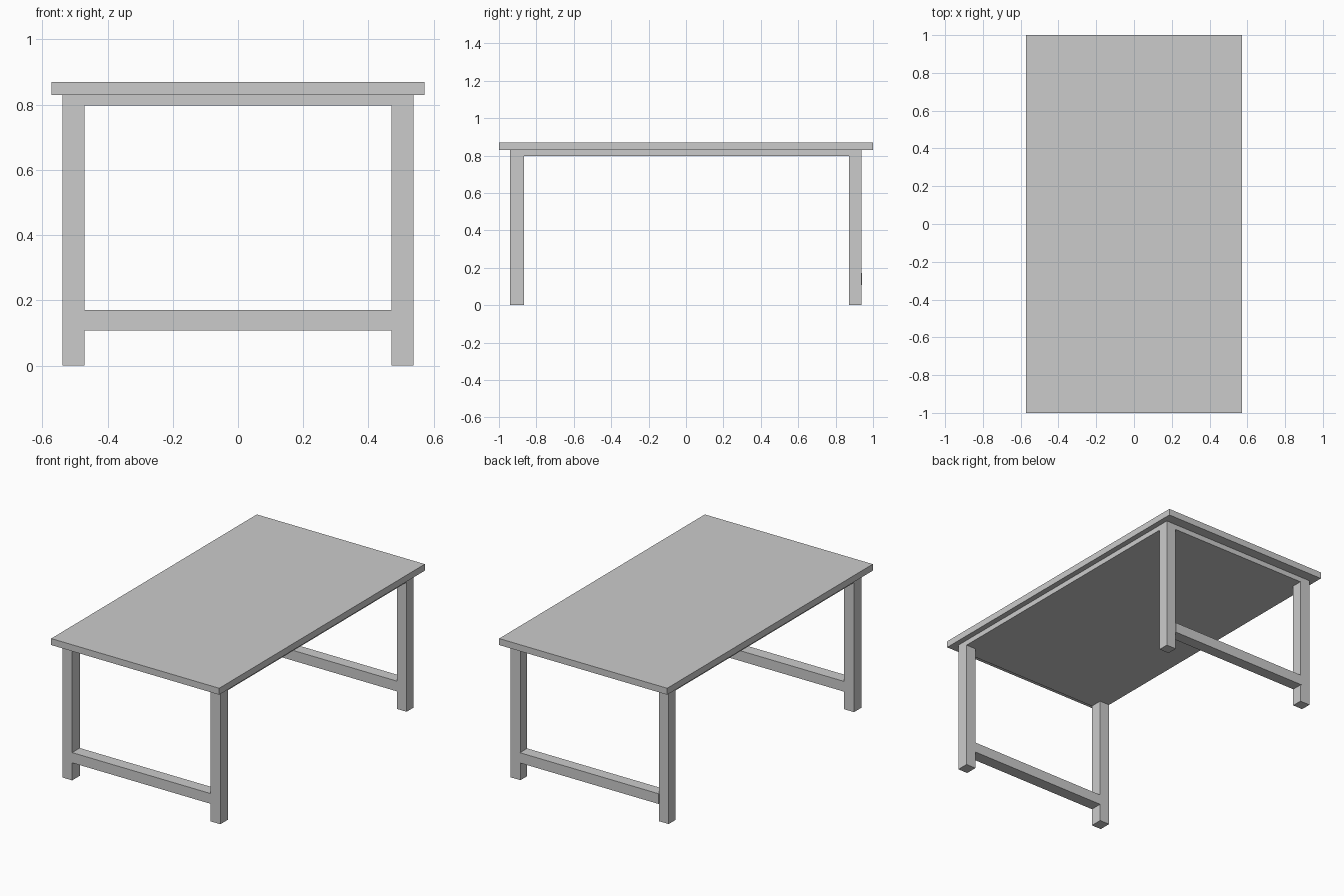
import bpy
import bmesh
from mathutils import Vector

if "Cube" in bpy.data.objects:
    bpy.data.objects.remove(bpy.data.objects["Cube"])


def box(name, x, y, z):
    """Add a box spanning the given (min, max) ranges."""
    lo, hi = Vector((x[0], y[0], z[0])), Vector((x[1], y[1], z[1]))
    bm = bmesh.new()
    bmesh.ops.create_cube(bm, size=1)
    bmesh.ops.scale(bm, vec=hi - lo, verts=bm.verts)
    mesh = bpy.data.meshes.new(name)
    bm.to_mesh(mesh)
    bm.free()
    obj = bpy.data.objects.new(name, mesh)
    obj.location = (lo + hi) / 2
    bpy.context.collection.objects.link(obj)
    return obj


TOP_X, LEG_OUT, LEG_IN = 0.572, 0.538, 0.471
TOP_Z, APRON_TOP, APRON_BOTTOM = 0.869, 0.829, 0.797
FRONT_Y, BACK_Y = (-0.94, -0.866), (0.872, 0.937)

# Tabletop and the solid slab directly beneath it
box("tabletop", (-TOP_X, TOP_X), (-1, 1), (APRON_TOP, TOP_Z))
box("under_frame", (-LEG_OUT, LEG_OUT), (FRONT_Y[0], BACK_Y[1]), (APRON_BOTTOM, APRON_TOP))

# Four legs
for end, y in (("front", FRONT_Y), ("back", BACK_Y)):
    box(end + "_left_leg", (-LEG_OUT, -LEG_IN), y, (0, APRON_BOTTOM))
    box(end + "_right_leg", (LEG_IN, LEG_OUT), y, (0, APRON_BOTTOM))

# Low stretchers at each end; the back one stands slightly proud of the legs
box("front_stretcher", (-LEG_IN, LEG_IN), FRONT_Y, (0.108, 0.171))
box("back_stretcher", (-LEG_IN - 0.003, LEG_IN + 0.003), (BACK_Y[0], 0.942), (0.108, 0.171))
